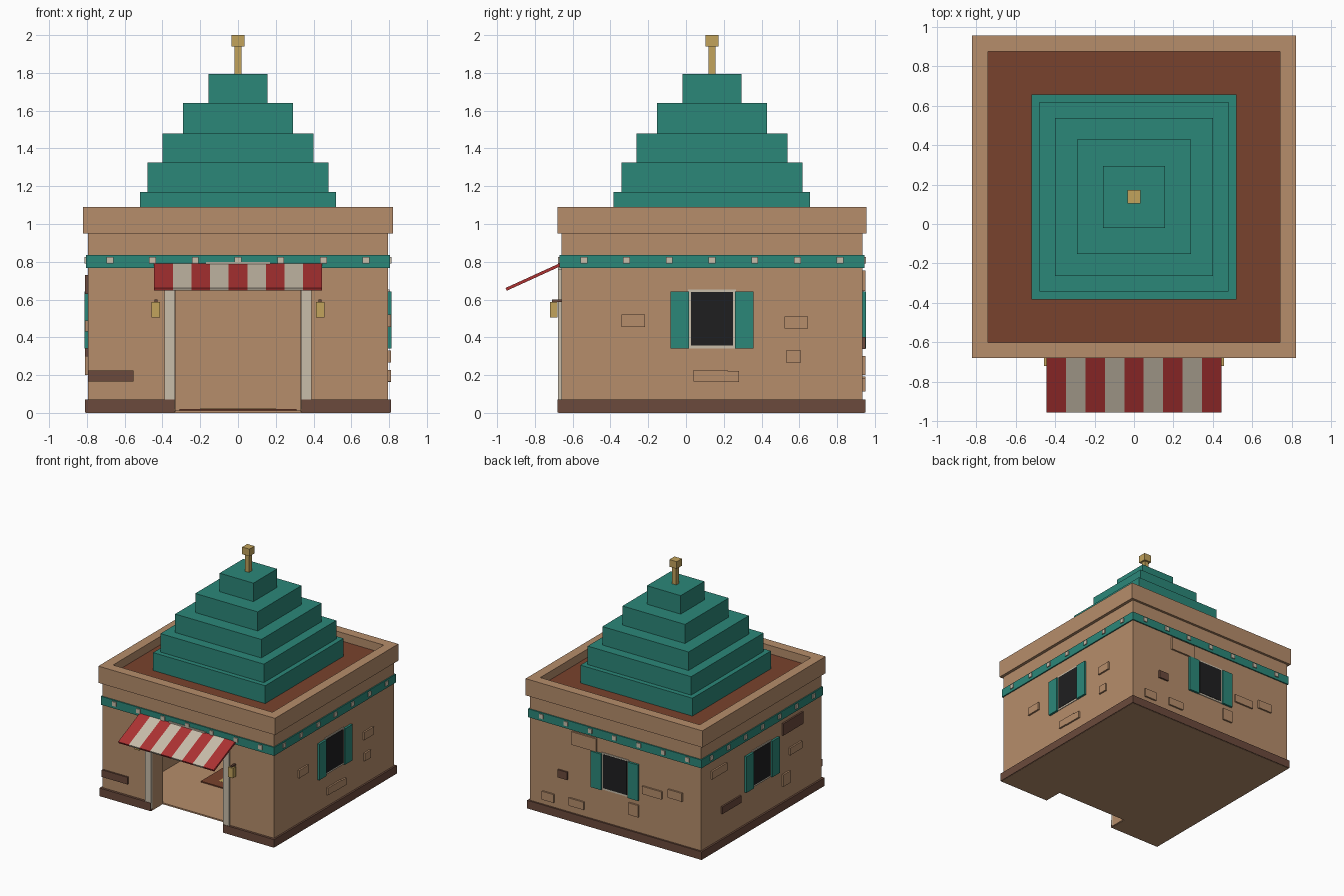
import bpy, bmesh, math
from mathutils import Matrix

if "Cube" in bpy.data.objects:
    bpy.data.objects.remove(bpy.data.objects["Cube"])


def material(name, r, g, b):
    m = bpy.data.materials.new(name)
    lin = [((c / 255 + 0.055) / 1.055) ** 2.4 for c in (r, g, b)]
    m.diffuse_color = (*lin, 1)
    m.use_nodes = True
    m.node_tree.nodes["Principled BSDF"].inputs["Base Color"].default_value = m.diffuse_color
    return m


CLAY = material("clay wall", 182, 141, 107)
TEAL = material("teal paint", 43, 135, 121)
CREAM = material("cream", 200, 189, 170)
RED = material("awning red", 172, 50, 50)
DARK = material("dark brown stone", 107, 74, 60)
RUST = material("terracotta", 121, 66, 45)
GOLD = material("brass", 194, 163, 92)
BLACK = material("dark glass", 31, 31, 32)

CY = 0.1375  # middle of the building in y


def finish(name, bm, *mats):
    bmesh.ops.recalc_face_normals(bm, faces=bm.faces)
    me = bpy.data.meshes.new(name)
    bm.to_mesh(me)
    bm.free()
    for m in mats:
        me.materials.append(m)
    ob = bpy.data.objects.new(name, me)
    bpy.context.collection.objects.link(ob)
    return ob


def add_box(bm, x0, x1, y0, y1, z0, z1):
    mat = Matrix.Translation(((x0 + x1) / 2, (y0 + y1) / 2, (z0 + z1) / 2)) \
        @ Matrix.Diagonal((x1 - x0, y1 - y0, z1 - z0, 1))
    return bmesh.ops.create_cube(bm, size=1, matrix=mat)["verts"]


def box(name, x0, x1, y0, y1, z0, z1, mat):
    bm = bmesh.new()
    add_box(bm, x0, x1, y0, y1, z0, z1)
    return finish(name, bm, mat)


def prism(name, pts, z0, z1, mat):
    bm = bmesh.new()
    f = bm.faces.new([bm.verts.new((x, y, z0)) for x, y in pts])
    up = bmesh.ops.extrude_face_region(bm, geom=[f])["geom"]
    bmesh.ops.translate(bm, vec=(0, 0, z1 - z0),
                        verts=[v for v in up if isinstance(v, bmesh.types.BMVert)])
    # extrusion drops the bottom cap of an open face only if absent
    bmesh.ops.holes_fill(bm, edges=[e for e in bm.edges if e.is_boundary], sides=0)
    return finish(name, bm, mat)


def u_plan(x, yf, yb, xi, yfi, ybi, door):
    """Ring-shaped plan, open at the doorway."""
    half = [(door, yf), (x, yf), (x, yb)]
    inner = [(xi, ybi), (xi, yfi), (door, yfi)]
    return (half + [(-a, b) for a, b in reversed(half)]
            + [(-a, b) for a, b in reversed(inner)] + inner)


def on_wall(name, side, u0, u1, z0, z1, out, mat):
    """Plate standing 'out' proud of one wall; u is x or y along it."""
    if side == "right":
        return box(name, 0.78, 0.795 + out, u0, u1, z0, z1, mat)
    if side == "left":
        return box(name, -0.795 - out, -0.78, u0, u1, z0, z1, mat)
    if side == "back":
        return box(name, u0, u1, 0.915, 0.935 + out, z0, z1, mat)
    return box(name, u0, u1, -0.66 - out, -0.645, z0, z1, mat)


# Walls, doorway and floor
prism("walls", u_plan(0.795, -0.66, 0.935, 0.655, -0.52, 0.795, 0.33), 0.005, 0.95, CLAY)
box("wall_over_door", -0.33, 0.33, -0.66, -0.52, 0.70, 0.95, CLAY)
prism("skirting", u_plan(0.81, -0.68, 0.95, 0.70, -0.58, 0.85, 0.335), 0.002, 0.07, DARK)
prism("floor", [(-0.805, -0.675), (-0.335, -0.675), (-0.335, -0.52), (0.335, -0.52),
                (0.335, -0.675), (0.805, -0.675), (0.805, 0.945), (-0.805, 0.945)],
      0, 0.012, CLAY)
box("rug", -0.31, 0.31, -0.05, 0.42, 0.012, 0.021, RUST)
box("rug_panel", -0.2, 0.2, 0.03, 0.34, 0.02, 0.022, GOLD)

# Parapet with sunken roof deck
bm = bmesh.new()
add_box(bm, -0.82, 0.82, -0.68, 0.955, 0.95, 1.09)
bm.faces.ensure_lookup_table()
top = max(bm.faces, key=lambda f: f.calc_center_median().z)
bmesh.ops.inset_region(bm, faces=[top], thickness=0.08, use_even_offset=True)
deck = bmesh.ops.extrude_face_region(bm, geom=[top])["geom"]
bmesh.ops.delete(bm, geom=[top], context="FACES_ONLY")
bmesh.ops.translate(bm, vec=(0, 0, -0.07),
                    verts=[v for v in deck if isinstance(v, bmesh.types.BMVert)])
for f in deck:
    if isinstance(f, bmesh.types.BMFace):
        f.material_index = 1
finish("parapet_and_deck", bm, CLAY, RUST)

# Stepped roof and finial
z = 1.01
for i, (h, z1) in enumerate([(0.52, 1.17), (0.48, 1.325), (0.40, 1.48),
                             (0.29, 1.64), (0.157, 1.795)]):
    box(f"roof_tier_{i + 1}", -h, h, CY - h, CY + h, z, z1, TEAL)
    z = z1
box("finial_post", -0.019, 0.019, CY - 0.019, CY + 0.019, 1.795, 1.94, GOLD)
box("finial_cap", -0.034, 0.034, CY - 0.034, CY + 0.034, 1.94, 2.0, GOLD)

# Painted band with studs all round
box("band_front", -0.805, 0.805, -0.67, -0.64, 0.767, 0.837, TEAL)
box("band_back", -0.805, 0.805, 0.915, 0.945, 0.767, 0.837, TEAL)
for s, n in ((-1, "left"), (1, "right")):
    box(f"band_{n}", min(s * 0.775, s * 0.805), max(s * 0.775, s * 0.805),
        -0.64, 0.915, 0.767, 0.837, TEAL)
for side in ("front", "back", "left", "right"):
    mid = 0 if side in ("front", "back") else CY
    for i in range(-3, 4):
        u = mid + i * 0.226
        on_wall(f"stud_{side}_{i + 4}", side, u - 0.018, u + 0.018, 0.79, 0.826, 0.018, CREAM)

# Shuttered windows
for side, c in (("right", CY), ("left", CY), ("back", 0)):
    on_wall(f"window_frame_{side}", side, c - 0.127, c + 0.127, 0.342, 0.652, 0.006, CREAM)
    on_wall(f"window_pane_{side}", side, c - 0.11, c + 0.11, 0.357, 0.64, 0.009, BLACK)
    for s in (-1, 1):
        a, b = sorted((c + s * 0.122, c + s * 0.22))
        on_wall(f"shutter_{side}_{'b' if s > 0 else 'a'}", side, a, b, 0.34, 0.642, 0.018, TEAL)

# Raised wall stones: side, middle along wall, middle height, width, height, colour
STONES = [
    ("right", -0.28, 0.488, 0.125, 0.065, CLAY), ("right", 0.583, 0.478, 0.125, 0.065, CLAY),
    ("right", 0.57, 0.298, 0.08, 0.065, CLAY), ("right", 0.13, 0.197, 0.18, 0.06, CLAY),
    ("right", 0.20, 0.192, 0.16, 0.058, CLAY),
    ("front", -0.673, 0.195, 0.24, 0.06, DARK),
    ("back", 0.62, 0.147, 0.11, 0.07, CLAY), ("back", 0.357, 0.16, 0.14, 0.065, CLAY),
    ("back", 0.485, 0.37, 0.09, 0.065, DARK), ("back", 0.285, 0.70, 0.23, 0.11, CLAY),
    ("back", -0.175, 0.25, 0.09, 0.10, CLAY), ("back", -0.345, 0.44, 0.18, 0.065, CLAY),
    ("back", -0.56, 0.475, 0.13, 0.07, CLAY),
    ("left", 0.707, 0.655, 0.20, 0.065, CLAY), ("left", 0.545, 0.31, 0.25, 0.06, DARK),
    ("left", -0.185, 0.25, 0.09, 0.10, CLAY), ("left", -0.27, 0.68, 0.27, 0.10, DARK),
    ("left", -0.307, 0.46, 0.16, 0.06, CLAY),
]
for i, (side, u, zc, w, h, mat) in enumerate(STONES):
    on_wall(f"stone_{side}_{i + 1}", side, u - w / 2, u + w / 2, zc - h / 2, zc + h / 2, 0.014, mat)

# Door posts, lintel and hanging lanterns
box("door_lintel", -0.39, 0.39, -0.677, -0.65, 0.70, 0.76, CREAM)
box("lintel_block", -0.17, 0.17, -0.677, -0.65, 0.755, 0.80, CREAM)
for s, n in ((-1, "left"), (1, "right")):
    def side_box(name, a, b, *rest):
        lo, hi = sorted((s * a, s * b))
        box(f"{name}_{n}", lo, hi, *rest)
    side_box("door_post", 0.333, 0.39, -0.677, -0.65, 0.02, 0.70, CREAM)
    side_box("lantern", 0.413, 0.457, -0.72, -0.68, 0.505, 0.588, GOLD)
    side_box("lantern_bracket", 0.427, 0.443, -0.71, -0.65, 0.588, 0.60, DARK)

# Striped sloping awning
bm = bmesh.new()
tilt = math.atan2(0.13, 0.285)
length = math.hypot(0.13, 0.285)
place = Matrix.Translation((0, -0.667, 0.784)) @ Matrix.Rotation(tilt, 4, "X")
for i in range(9):
    x0 = -0.444 + i * 0.888 / 9
    vs = add_box(bm, x0, x0 + 0.888 / 9, -length, 0, -0.008, 0.008)
    for f in {f for v in vs for f in v.link_faces}:
        f.material_index = i % 2
    bmesh.ops.transform(bm, matrix=place, verts=vs)
finish("awning", bm, RED, CREAM)
